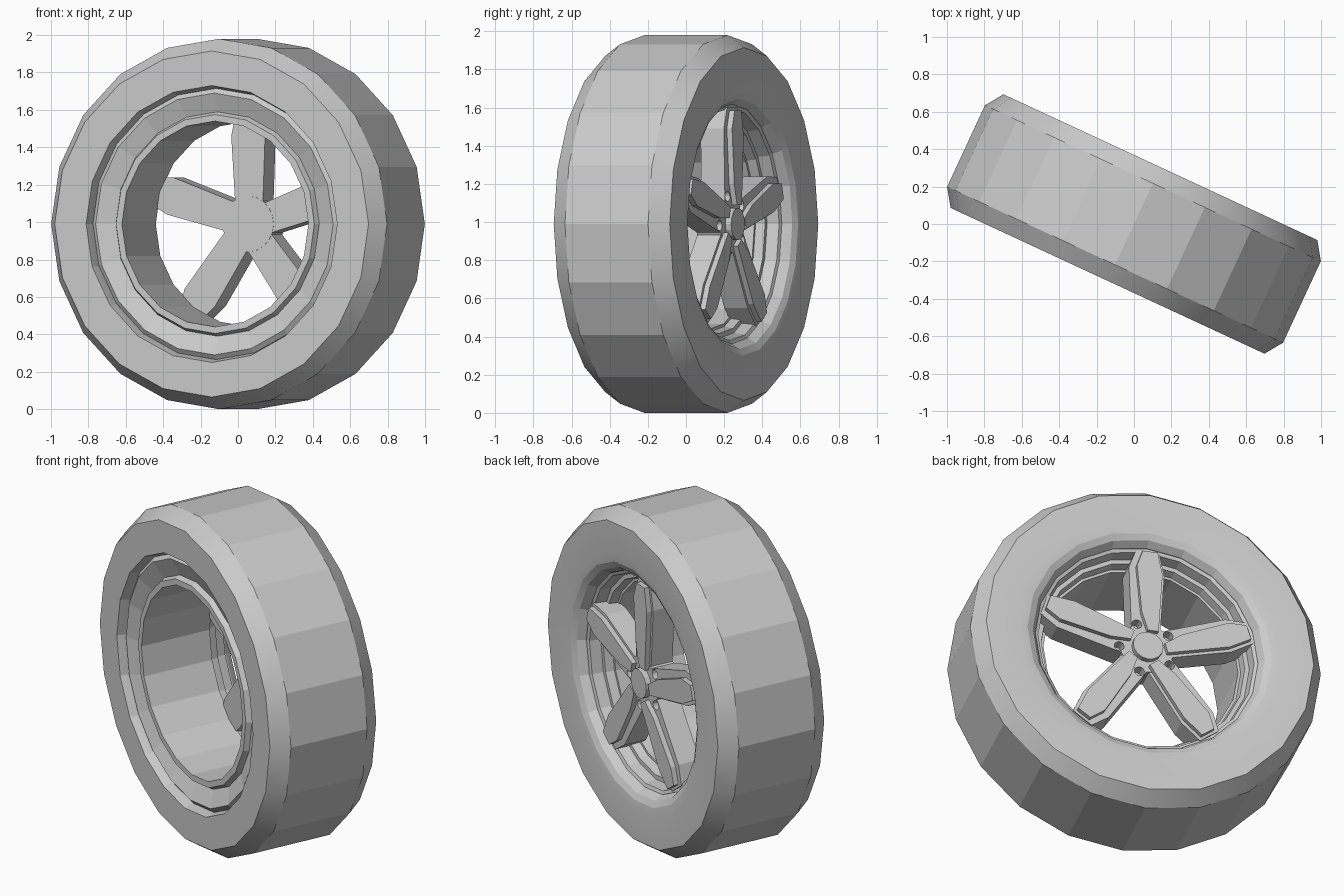
import bpy, bmesh, math
from mathutils import Matrix, Vector

cube = bpy.data.objects.get("Cube")
if cube:
    bpy.data.objects.remove(cube, do_unlink=True)

grey = bpy.data.materials.new("light_grey")
grey.use_nodes = True
COLOUR = (0.6, 0.6, 0.6, 1)
grey.diffuse_color = COLOUR
grey.node_tree.nodes["Principled BSDF"].inputs["Base Color"].default_value = COLOUR

# Wheel frame: the axle is local y, the outer side is +y
PLACE = Matrix.Translation((0, 0, 0.99)) @ Matrix.Rotation(math.radians(-24.9), 4, 'Z')
STEP = math.tau / 5


def finish(name, bm, smooth=None):
    bmesh.ops.recalc_face_normals(bm, faces=bm.faces)
    mesh = bpy.data.meshes.new(name)
    bm.to_mesh(mesh)
    bm.free()
    mesh.transform(PLACE)
    mesh.materials.append(grey)
    ob = bpy.data.objects.new(name, mesh)
    bpy.context.collection.objects.link(ob)
    if smooth:
        bpy.ops.object.select_all(action='DESELECT')
        ob.select_set(True)
        bpy.context.view_layer.objects.active = ob
        bpy.ops.object.shade_smooth_by_angle(angle=math.radians(smooth))
    return ob


def lathe(name, profile, sides, smooth=None):
    """Turn a closed (radius, axle) profile around the axle."""
    bm = bmesh.new()
    rings = []
    for i in range(sides):
        a = math.tau * i / sides
        rings.append([bm.verts.new((r * math.cos(a), s, r * math.sin(a))) for r, s in profile])
    n = len(profile)
    for i in range(sides):
        a, b = rings[i], rings[(i + 1) % sides]
        for j in range(n):
            k = (j + 1) % n
            bm.faces.new((a[j], a[k], b[k], b[j]))
    return finish(name, bm, smooth)


def add_prism(bm, outline, back, front, turn=0):
    """Extrude a (side, radius) outline along the axle, turned around it."""
    rot = Matrix.Rotation(turn, 3, 'Y')
    lo, hi = [[bm.verts.new(rot @ Vector((u, s, r))) for u, r in outline] for s in (back, front)]
    bm.faces.new(lo)
    bm.faces.new(hi[::-1])
    for j in range(len(lo)):
        k = (j + 1) % len(lo)
        bm.faces.new((lo[j], lo[k], hi[k], hi[j]))


def circle(radius, sides, u=0, r=0):
    return [(u + radius * math.cos(math.tau * i / sides),
             r + radius * math.sin(math.tau * i / sides)) for i in range(sides)]


# Tyre with a chamfered tread and a rounded outer bead
lathe("tyre", [(0.74, -0.335), (0.925, -0.335), (0.99, -0.24), (0.99, 0.24),
               (0.925, 0.335), (0.74, 0.335), (0.69, 0.328), (0.655, 0.31),
               (0.63, 0.27), (0.62, 0.2), (0.72, 0.1), (0.72, -0.26)], 20, 15)

# Rim barrel with an inner flange and a stepped outer edge
lathe("rim_barrel", [(0.55, -0.29), (0.585, -0.29), (0.60, -0.26), (0.70, -0.30),
                     (0.725, -0.28), (0.725, -0.22), (0.62, -0.18), (0.62, 0.1),
                     (0.66, 0.2), (0.65, 0.27), (0.61, 0.255), (0.60, 0.19),
                     (0.575, 0.19), (0.565, 0.14), (0.55, 0.14)], 20)

# Spokes: a deep tapered block, with a raised rib along one side
block = [(-0.075, 0.08), (-0.1, 0.47), (-0.07, 0.61), (0.06, 0.61), (0.1, 0.5), (0.085, 0.08)]
rib = [(-0.06, 0.1), (-0.082, 0.46), (-0.055, 0.595), (0.03, 0.595),
       (0.062, 0.5), (0.035, 0.21), (0.0, 0.1)]
spokes, ribs, bolts = bmesh.new(), bmesh.new(), bmesh.new()
for i in range(5):
    turn = i * STEP
    add_prism(spokes, block, 0.13, 0.265, turn)
    add_prism(ribs, rib, 0.25, 0.295, turn)
    add_prism(bolts, circle(0.028, 12, 0.055, 0.145), 0.2, 0.4, turn)

# Hub body and its centre cap
hub = bmesh.new()
add_prism(hub, circle(0.15, 20), 0.128, 0.267)
cap = bmesh.new()
add_prism(cap, circle(0.085, 16), 0.2, 0.3)

# Bolt holes are cut through every face they touch
cutter = finish("bolt_hole_cutter", bolts)
cutter.hide_render = True
parts = [finish("spokes", spokes), finish("spoke_ribs", ribs), finish("hub", hub)]
finish("centre_cap", cap)
for ob in parts:
    mod = ob.modifiers.new("bolt_holes", 'BOOLEAN')
    mod.operation = 'DIFFERENCE'
    mod.solver = 'EXACT'
    mod.use_self = True
    mod.object = cutter
    bpy.context.view_layer.objects.active = ob
    bpy.ops.object.modifier_apply(modifier=mod.name)
bpy.data.objects.remove(cutter, do_unlink=True)
